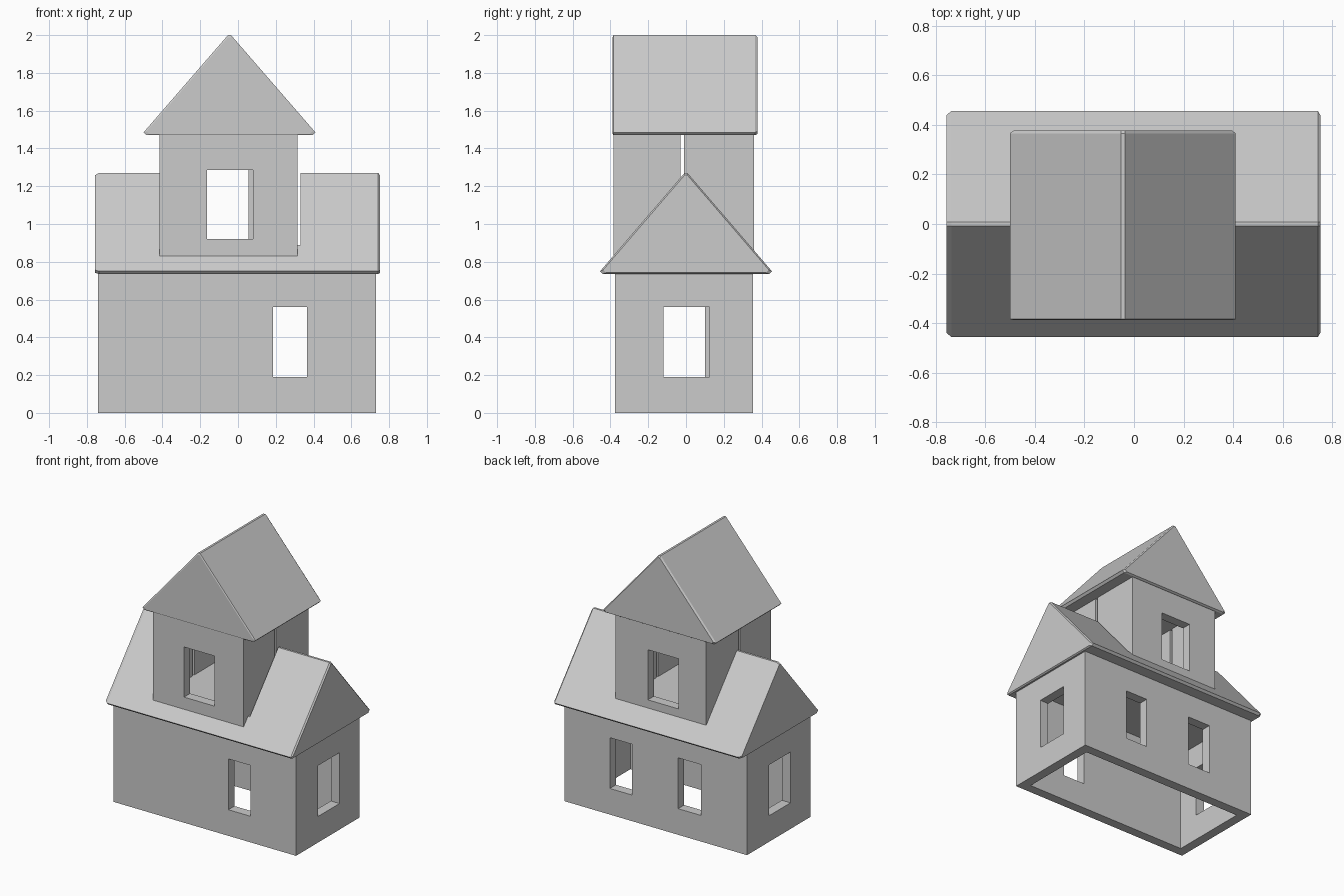
import bpy
import bmesh
from mathutils import Vector

old = bpy.data.objects.get("Cube")
if old:
    bpy.data.objects.remove(old, do_unlink=True)

GREY = (0.6, 0.6, 0.6, 1)
grey = bpy.data.materials.new("plain grey")
grey.use_nodes = True
grey.diffuse_color = GREY
grey.node_tree.nodes["Principled BSDF"].inputs["Base Color"].default_value = GREY


def finish(name, bm):
    bmesh.ops.recalc_face_normals(bm, faces=bm.faces)
    mesh = bpy.data.meshes.new(name)
    bm.to_mesh(mesh)
    bm.free()
    mesh.materials.append(grey)
    obj = bpy.data.objects.new(name, mesh)
    bpy.context.collection.objects.link(obj)
    return obj


def box(name, x, y, z):
    """Box from three (low, high) ranges."""
    bm = bmesh.new()
    bmesh.ops.create_cube(bm, size=1)
    for v in bm.verts:
        v.co = Vector(r[0] if c < 0 else r[1] for c, r in zip(v.co, (x, y, z)))
    return finish(name, bm)


def wall(name, along, across, sill, window, top, axis="x"):
    """Wall run made of sill, lintel and upright panels around the openings.

    `along` lists the ends of the run, `window` the (low, high) openings."""
    z0, z1 = sill
    z2, z3 = top

    def part(label, span, heights):
        ranges = (span, across) if axis == "x" else (across, span)
        box(name + "_" + label, *ranges, heights)

    part("sill", along, (z0, z1))
    part("lintel", along, (z2, z3))
    start = along[0]
    for low, high in window + [(along[1], along[1])]:
        if low - start > 0.001:
            part("panel", (start, low), (z1, z2))
        start = high


def gable_roof(name, half, low, ridge, centre, ends, axis):
    """Gabled prism with blunt eaves and ridge, chamfered at both ends."""
    profile = [(-half + .015, low), (half - .015, low), (half, low + .015),
               (.008, ridge), (-.008, ridge), (-half, low + .015)]
    mid = low + 0.2
    start, stop, c0, c1 = ends
    sections = [(start, .965), (start + c0, 1), (stop - c1, 1), (stop, .965)]
    bm = bmesh.new()
    rings = []
    for pos, s in sections:
        ring = []
        for u, z in profile:
            u, z = centre + u * s, mid + (z - mid) * s
            ring.append(bm.verts.new((pos, u, z) if axis == "x" else (u, pos, z)))
        rings.append(ring)
    n = len(profile)
    for a, b in zip(rings, rings[1:]):
        for i in range(n):
            j = (i + 1) % n
            bm.faces.new((a[i], a[j], b[j], b[i]))
    bm.faces.new(rings[0])
    bm.faces.new(rings[-1])
    return finish(name, bm)


# Lower storey: corner panels, then front, back and side walls
SILL, TOP = (0, 0.19), (0.56, 0.735)
FRONT, BACK = (-0.375, -0.305), (0.285, 0.355)
for label, depth in (("front", FRONT), ("back", BACK)):
    box(label + "_right_pillar", (-0.67, -0.37), depth, (0, 0.735))
    box(label + "_left_pillar", (0.365, 0.73), depth, (0, 0.735))
    box(label + "_corner_post", (-0.74, -0.67), depth, (0, 0.735))
wall("front_wall", (-0.37, 0.365), FRONT, SILL, [(0.185, 0.365)], TOP)
wall("back_wall", (-0.37, 0.365), BACK, SILL,
     [(-0.37, -0.185), (0.185, 0.365)], TOP)
wall("left_wall", (-0.305, 0.285), (0.66, 0.73), SILL, [(-0.12, 0.125)], TOP, "y")
wall("right_wall", (-0.305, 0.285), (-0.74, -0.67), SILL, [(-0.145, 0.1)], TOP, "y")

# Lower roof, notched to take the tower
roof = gable_roof("lower_roof", 0.455, 0.735, 1.27, 0, (-0.757, 0.752, 0.02, 0.01), "x")
cutter = box("roof_notch_cutter", (-0.4, 0.33), (-1, 1), (0.89, 1.6))
cutter.hide_render = True
cutter.display_type = "WIRE"
cutter.hide_set(True)
notch = roof.modifiers.new("notch", "BOOLEAN")
notch.operation = "DIFFERENCE"
notch.object = cutter

# Tower: windowed ends and split side walls
T_SILL, T_TOP = (0.83, 0.92), (1.285, 1.475)
wall("tower_front", (-0.345, 0.245), (-0.385, -0.315), T_SILL, [(-0.165, 0.08)], T_TOP)
wall("tower_back", (-0.345, 0.245), (0.29, 0.36), T_SILL, [(-0.19, 0.055)], T_TOP)
for label, x in (("right", (-0.415, -0.345)), ("left", (0.245, 0.315))):
    box("tower_" + label + "_front_panel", x, (-0.385, -0.03), (0.83, 1.475))
    box("tower_" + label + "_back_panel", x, (-0.01, 0.36), (0.83, 1.475))

# Tower roof, ridge running front to back
gable_roof("tower_roof", 0.455, 1.47, 2.0, -0.045, (-0.388, 0.378, 0.004, 0.012), "y")
